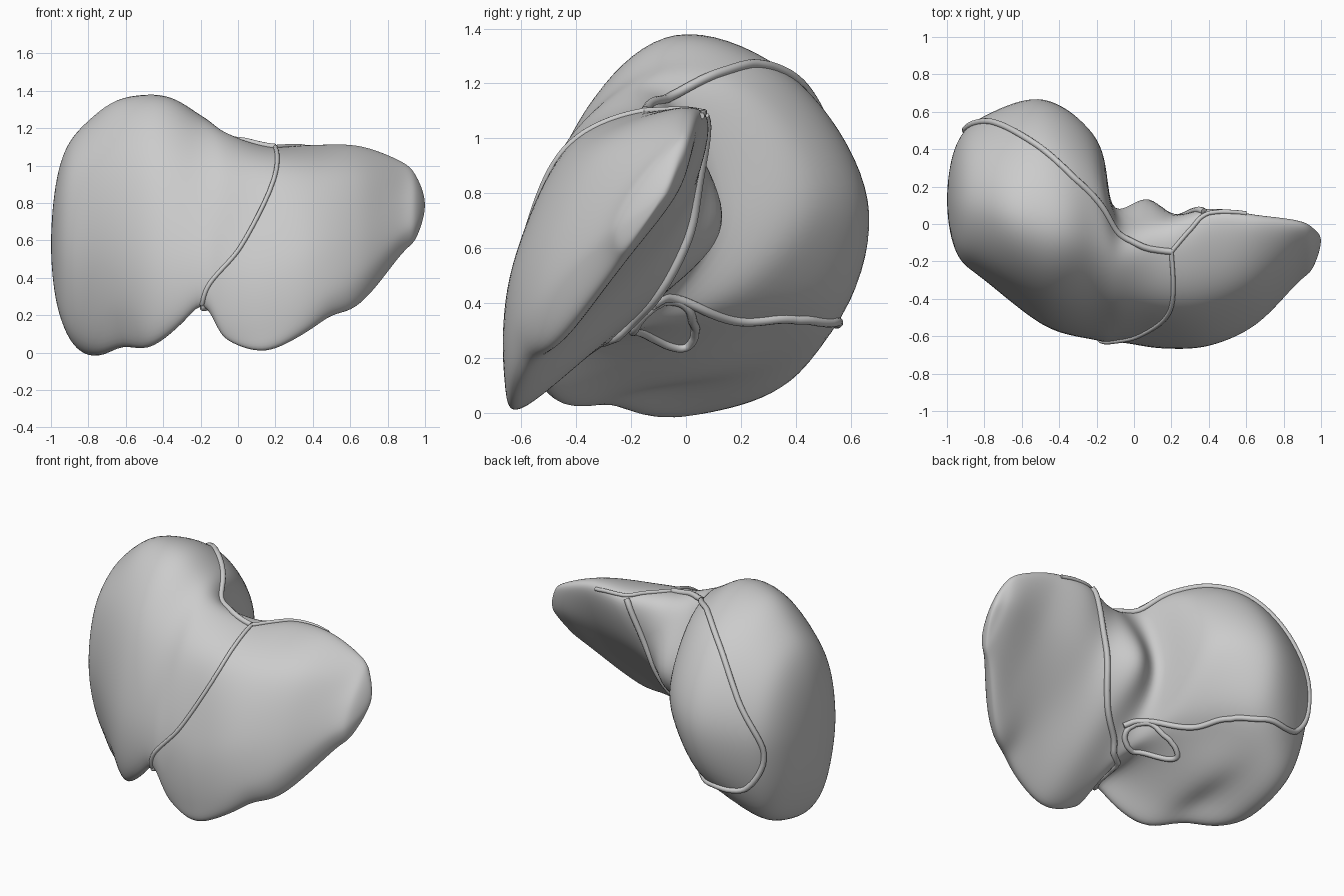
import bpy, bmesh, math
from mathutils import Vector
from mathutils.bvhtree import BVHTree

if "Cube" in bpy.data.objects:
    bpy.data.objects.remove(bpy.data.objects["Cube"])

mat = bpy.data.materials.new("pale grey")
mat.diffuse_color = (0.6, 0.6, 0.6, 1)
mat.use_nodes = True
mat.node_tree.nodes["Principled BSDF"].inputs["Base Color"].default_value = mat.diffuse_color


def catmull(a, b, c, d, t):
    return 0.5 * (2 * b + (c - a) * t + (2 * a - 5 * b + 4 * c - d) * t * t
                  + (3 * b - a - 3 * c + d) * t ** 3)


# Cross-sections at x: (y, z) from the bottom edge, up the front, over the top, down the back
SECTIONS = {
    -0.80: [(.10, .0), (-.16, .05), (-.30, .52), (-.21, 1.02), (.08, 1.235), (.41, 1.07), (.58, .68), (.44, .17)],
    -0.48: [(-.22, .08), (-.48, .05), (-.54, .5), (-.37, 1.08), (-.03, 1.375), (.42, 1.2), (.67, .73), (.45, .26)],
    -0.20: [(-.42, .27), (-.60, .23), (-.60, .55), (-.41, 1.01), (-.10, 1.26), (.26, 1.16), (.46, .75), (.14, .37)],
    -0.06: [(-.52, .10), (-.62, .12), (-.62, .5), (-.46, .96), (-.20, 1.17), (-.02, 1.08), (.05, .7), (-.12, .4)],
    0.15: [(-.59, .02), (-.66, .12), (-.64, .5), (-.46, .95), (-.18, 1.1), (.0, 1.03), (.0, .69), (-.24, .35)],
    0.40: [(-.57, .13), (-.65, .24), (-.61, .58), (-.42, .95), (-.12, 1.095), (.08, 1.07), (-.01, .75), (-.31, .4)],
    0.65: [(-.46, .26), (-.54, .39), (-.48, .66), (-.32, .95), (-.08, 1.09), (.05, 1.07), (-.04, .8), (-.26, .5)],
    0.87: [(-.27, .52), (-.32, .62), (-.26, .78), (-.15, .93), (-.03, 1.02), (.02, .99), (-.02, .82), (-.15, .64)],
}
rings = [[Vector((x, y, z)) for y, z in s] for x, s in SECTIONS.items()]


def cap(ring, pole, x, k):
    """Rounded end: a shrunken copy of the last ring, the pole, and a mirrored guide ring."""
    pole = Vector(pole)
    small = []
    for p in ring:
        q = pole.lerp(p, k)
        q.x = x
        small.append(q)
    return [small, [pole] * 8, small[4:] + small[:4]]


left = cap(rings[0], (-1.0, .13, .58), -0.95, .66)
right = cap(rings[-1], (1.0, -.09, .79), 0.955, .64)
rings = left[::-1] + rings + right

# Soft sculpting strokes: centre, radius, push
BUMPS = [
    ((.06, .0, .66), (.13, .4, .28), (0, .14, 0)),       # caudate lobe
    ((-.10, .08, .70), (.06, .25, .35), (-.03, -.05, 0)),  # vena cava groove
    ((-.62, -.2, .08), (.08, .4, .14), (0, .0, .08)),    # notch in the lower edge
    ((-.20, -.6, .22), (.06, .2, .12), (0, 0, .04)),     # ligament notch
    ((.50, -.6, .2), (.08, .2, .15), (0, 0, .03)),       # dent in the left lobe edge
    ((-.45, .3, .25), (.3, .2, .12), (0, -.02, .04)),    # hollow of the underside
    ((-.67, .0, 1.33), (.13, .35, .2), (0, 0, .03)),     # dome of the right lobe, outer
    ((-.33, .0, 1.33), (.11, .3, .2), (0, 0, .02)),      # dome of the right lobe, inner
]


def sculpt(p):
    q = p.copy()
    for c, r, push in BUMPS:
        d = sum(((p[i] - c[i]) / r[i]) ** 2 for i in range(3))
        q += Vector(push) * math.exp(-d)
    return q


# Liver body: loft through the sections
NS, NR = 10, 10
bm = bmesh.new()
loops = []
for i in range(1, len(rings) - 2):
    for s in range(NS):
        t = s / NS
        ctrl = [catmull(rings[i - 1][k], rings[i][k], rings[i + 1][k], rings[i + 2][k], t) for k in range(8)]
        loop = []
        for k in range(8):
            for j in range(NR):
                loop.append(sculpt(catmull(ctrl[k - 1], ctrl[k], ctrl[(k + 1) % 8], ctrl[(k + 2) % 8], j / NR)))
        loops.append(loop)
loops = [[bm.verts.new(p) for p in lp] for lp in loops[1:]]
n = 8 * NR
for a, b in zip(loops, loops[1:]):
    for j in range(n):
        bm.faces.new((a[j], a[(j + 1) % n], b[(j + 1) % n], b[j]))
for lp, pole in ((loops[0], left[1][0]), (loops[-1], right[1][0])):
    v = bm.verts.new(pole)
    for j in range(n):
        bm.faces.new((lp[j], lp[(j + 1) % n], v))
# Even out the loft
for _ in range(5):
    bmesh.ops.smooth_vert(bm, verts=bm.verts, factor=.5, use_axis_x=True, use_axis_y=True, use_axis_z=True)
bmesh.ops.recalc_face_normals(bm, faces=bm.faces)
for f in bm.faces:
    f.smooth = True
tree = BVHTree.FromBMesh(bm)
me = bpy.data.meshes.new("liver_body")
bm.to_mesh(me)
bm.free()
me.materials.append(mat)
bpy.context.collection.objects.link(bpy.data.objects.new("liver_body", me))


def ligament(name, pts, radius=.014, closed=False):
    """Rounded fold that hugs the body along a path."""
    pts = [Vector(p) for p in pts]
    m = len(pts)
    at = (lambda i: pts[i % m]) if closed else (lambda i: pts[max(0, min(m - 1, i))])
    path = []
    for i in range(m if closed else m - 1):
        for s in range(8):
            path.append(catmull(at(i - 1), at(i), at(i + 1), at(i + 2), s / 8))
    if not closed:
        path.append(pts[-1])
    cu = bpy.data.curves.new(name, 'CURVE')
    cu.dimensions = '3D'
    cu.bevel_depth = radius
    cu.bevel_resolution = 3
    cu.use_fill_caps = True
    sp = cu.splines.new('POLY')
    sp.points.add(len(path) - 1)
    sp.use_cyclic_u = closed
    for q, p in zip(sp.points, path):
        loc, nor, _, _ = tree.find_nearest(p)
        q.co = (*(loc + nor * radius * .2), 1)
    sp.use_smooth = True
    cu.materials.append(mat)
    bpy.context.collection.objects.link(bpy.data.objects.new(name, cu))


ligament("falciform_ligament", [(.2, -.15, 1.11), (.21, -.35, 1.03), (.19, -.48, .93), (.12, -.58, .78),
                                (0, -.62, .55), (-.15, -.62, .37), (-.2, -.62, .24)], .012)
ligament("coronary_ligament", [(.2, -.15, 1.11), (.05, -.12, 1.14), (-.07, -.02, 1.18), (-.2, .15, 1.26),
                               (-.35, .3, 1.29), (-.57, .46, 1.16), (-.78, .57, .9), (-.88, .48, .6),
                               (-.78, .5, .36), (-.57, .54, .34), (-.4, .37, .37), (-.27, .2, .32),
                               (-.12, 0, .4), (-.03, -.15, .42)], .017)
ligament("left_triangular_ligament", [(.2, -.15, 1.11), (.3, -.03, 1.11), (.4, .06, 1.1), (.6, .05, 1.08)], .012)
ligament("venous_ligament", [(.37, .08, 1.09), (.3, .06, .92), (.22, .02, .7), (.1, -.12, .45),
                             (-.06, -.28, .35), (-.14, -.45, .26), (-.2, -.6, .22)], .018)
ligament("portal_ring", [(-.07, -.17, .41), (-.15, -.2, .32), (-.28, -.08, .24), (-.34, .0, .26),
                         (-.28, .02, .36), (-.15, -.03, .41)], .016, True)
